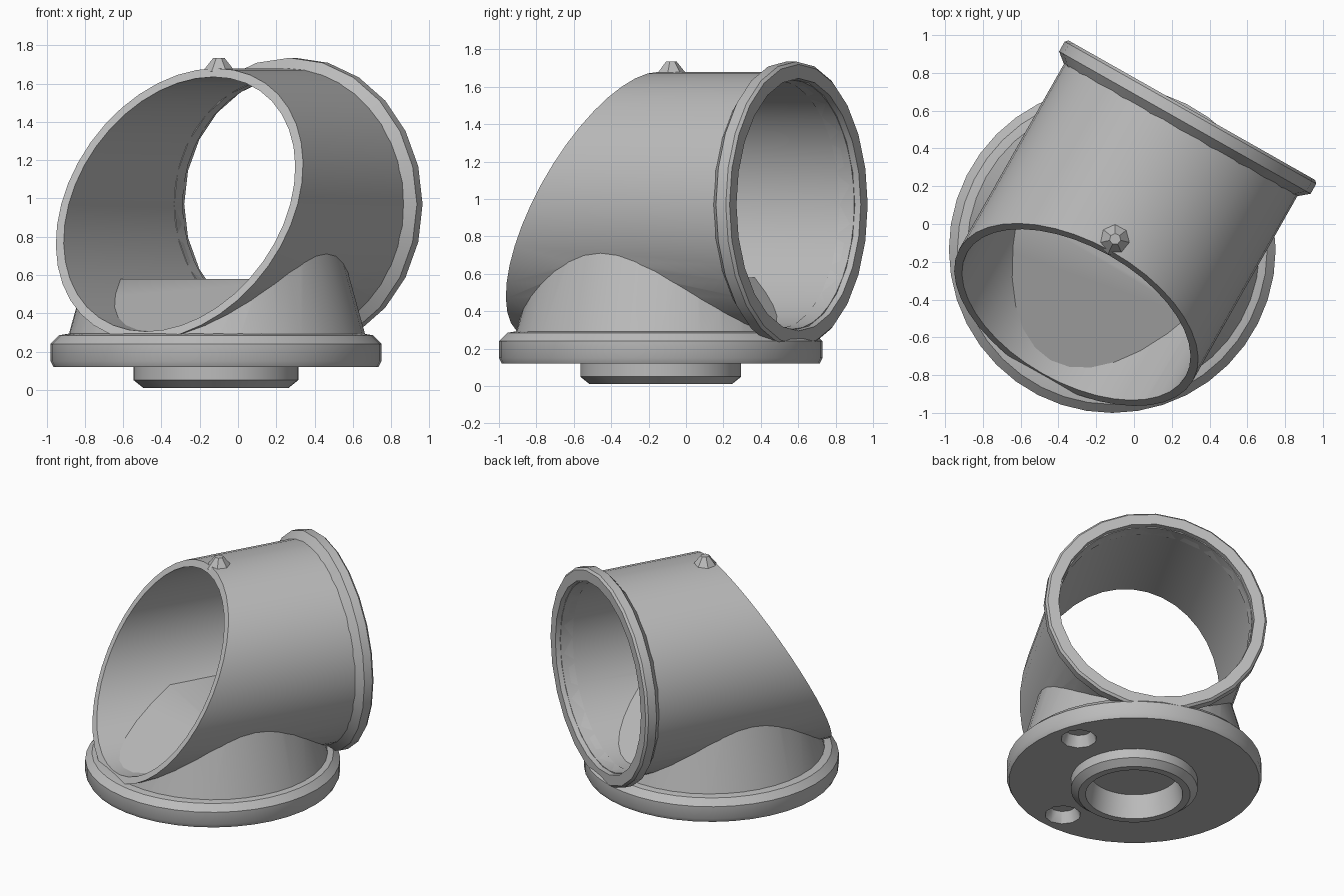
import bpy, bmesh, math
from mathutils import Matrix, Vector

if "Cube" in bpy.data.objects:
    bpy.data.objects.remove(bpy.data.objects["Cube"])

grey = bpy.data.materials.new("plain grey")
grey.use_nodes = True
COLOUR = (0.5, 0.5, 0.5, 1)
grey.diffuse_color = COLOUR
grey.node_tree.nodes["Principled BSDF"].inputs["Base Color"].default_value = COLOUR

# Tube frame: local y runs along the bore, local x across it
FRAME = Matrix.Rotation(math.radians(-29.5), 4, 'Z') @ Matrix.Translation((-0.03, 0, 0))
ALONG_Y = Matrix.Rotation(math.radians(-90), 4, 'X')
AXIS_Z = 0.97
BASE = Vector((-0.115, -0.135, 0))


def finish(name, bm, matrix):
    bmesh.ops.recalc_face_normals(bm, faces=bm.faces)
    mesh = bpy.data.meshes.new(name)
    bm.to_mesh(mesh)
    bm.free()
    mesh.transform(matrix)
    mesh.materials.append(grey)
    ob = bpy.data.objects.new(name, mesh)
    bpy.context.collection.objects.link(ob)
    return ob


def slant_cut(bm):
    """Trim the front end with the sloping mouth plane and close it."""
    geom = bm.verts[:] + bm.edges[:] + bm.faces[:]
    bmesh.ops.bisect_plane(bm, geom=geom, plane_co=(0, -0.185, 1.68),
                           plane_no=(0, 1, -0.54), clear_inner=True)
    bmesh.ops.holes_fill(bm, edges=[e for e in bm.edges if e.is_boundary])


def rod(name, r1, r2, start, end, base, matrix, segments=40, cut=False):
    """Cylinder or cone from start to end along its axis."""
    bm = bmesh.new()
    bmesh.ops.create_cone(bm, cap_ends=True, segments=segments, radius1=r1, radius2=r2,
                          depth=end - start,
                          matrix=base @ Matrix.Translation((0, 0, (start + end) / 2)))
    if cut:
        slant_cut(bm)
    return finish(name, bm, matrix)


def lathe(name, profile, matrix, closed, segments=40):
    bm = bmesh.new()
    verts = [bm.verts.new((r, 0, z)) for r, z in profile]
    pairs = list(zip(verts, verts[1:]))
    if closed:
        pairs.append((verts[-1], verts[0]))
    edges = [bm.edges.new(p) for p in pairs]
    bmesh.ops.spin(bm, geom=verts + edges, cent=(0, 0, 0), axis=(0, 0, 1),
                   angle=math.tau, steps=segments)
    bmesh.ops.remove_doubles(bm, verts=bm.verts, dist=0.0005)
    return finish(name, bm, matrix)


def combine(ob, other, operation):
    mod = ob.modifiers.new("combine", 'BOOLEAN')
    mod.object, mod.operation, mod.solver = other, operation, 'EXACT'
    bpy.context.view_layer.objects.active = ob
    bpy.ops.object.modifier_apply(modifier=mod.name)
    bpy.data.objects.remove(other)


def smooth(ob, degrees=35):
    bpy.ops.object.select_all(action='DESELECT')
    ob.select_set(True)
    bpy.context.view_layer.objects.active = ob
    bpy.ops.object.shade_smooth_by_angle(angle=math.radians(degrees))


TUBE = Matrix.Translation((0, 0, AXIS_Z)) @ ALONG_Y

# Tube with a flared skirt, sloping mouth and open bore
tube = rod("tube_body", 0.71, 0.71, -1.15, 0.64, TUBE, FRAME, cut=True)
skirt = rod("skirt", 0.80, 0.62, 0.2, 0.85,
            Matrix.Translation((0, -0.17, 0)), FRAME, cut=True)
combine(tube, skirt, 'UNION')
combine(tube, rod("bore", 0.665, 0.665, -2, 2, TUBE, FRAME), 'DIFFERENCE')

# Collar round the back opening
collar = lathe("back_collar", [(0.665, 0.55), (0.705, 0.55), (0.765, 0.60),
                               (0.765, 0.66), (0.75, 0.675), (0.675, 0.675)],
               FRAME @ TUBE, True, 24)

# Sloping floor inside the bore
bm = bmesh.new()
outline = [(-0.9, 0.28), (-0.24, 0.58), (0.1, 0.58), (0.5, 0.28)]
face = bm.faces.new([bm.verts.new((-0.8, y, z)) for y, z in outline])
side = bmesh.ops.extrude_face_region(bm, geom=[face])["geom"]
bmesh.ops.translate(bm, vec=(1.6, 0, 0),
                    verts=[g for g in side if isinstance(g, bmesh.types.BMVert)])
floor = finish("inner_floor", bm, FRAME)
combine(floor, rod("floor_limit", 0.685, 0.685, -2, 2, TUBE, FRAME), 'INTERSECT')

# Round base with a hollow boss underneath
base = lathe("base_disc", [(0, 0.18), (0.30, 0.18), (0.33, 0.01), (0.38, 0.01), (0.43, 0.05),
                           (0.43, 0.12), (0.85, 0.12), (0.865, 0.15), (0.865, 0.24),
                           (0.82, 0.285), (0.76, 0.295), (0, 0.295)],
             Matrix.Translation(BASE), False)

# Screw recesses in the underside
for x, y in ((0.65, 0.19), (0.07, -0.67)):
    place = Matrix.Translation(BASE + Vector((x, y, 0)))
    combine(base, rod("recess", 0.13, 0.08, 0.1, 0.24, Matrix(), place, 10), 'DIFFERENCE')

# Small nub on top of the mouth
nub = rod("top_nub", 0.09, 0.03, 1.66, 1.735, Matrix(),
          Matrix.Translation((-0.1, -0.08, 0)), 7)

for ob in (tube, collar, floor, base):
    smooth(ob)
